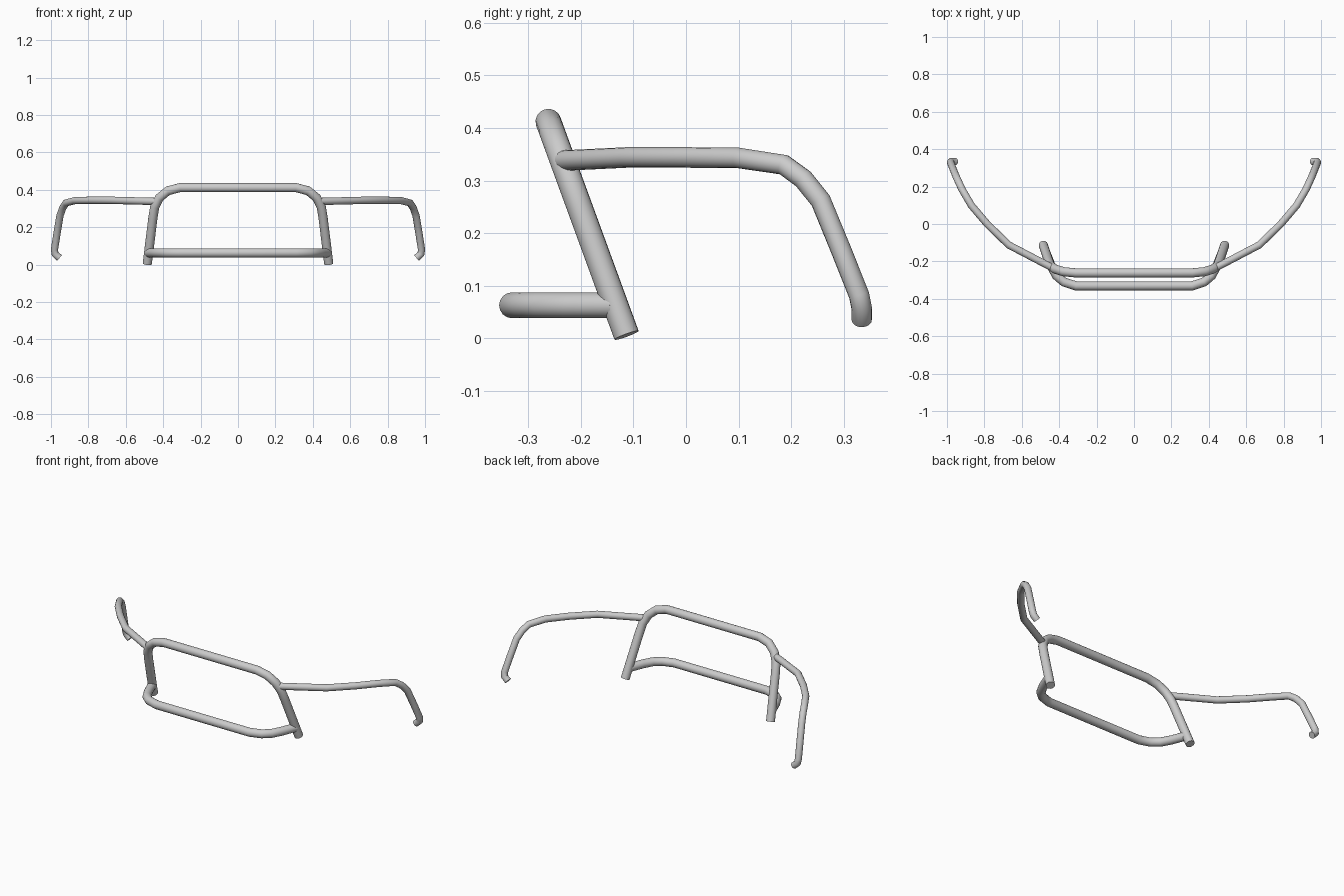
import bpy

if "Cube" in bpy.data.objects:
    bpy.data.objects.remove(bpy.data.objects["Cube"])


def tube(name, points, radius):
    """Round capped tube swept along a list of points."""
    curve = bpy.data.curves.new(name, 'CURVE')
    curve.dimensions = '3D'
    curve.bevel_depth = radius
    curve.bevel_resolution = 6
    curve.use_fill_caps = True
    spline = curve.splines.new('POLY')
    spline.points.add(len(points) - 1)
    for p, co in zip(spline.points, points):
        p.co = (*co, 1)
    obj = bpy.data.objects.new(name, curve)
    bpy.context.collection.objects.link(obj)
    bpy.ops.object.select_all(action='DESELECT')
    obj.select_set(True)
    bpy.context.view_layer.objects.active = obj
    bpy.ops.object.convert(target='MESH')
    bpy.ops.object.shade_smooth_by_angle(angle=0.7)
    return bpy.context.object


def flip(points):
    return [(-x, y, z) for x, y, z in points]


# Leaning main hoop: profile in x, z, with y following the rake
hoop_profile = [(.485, .006), (.455, .25), (.445, .31), (.42, .358),
                (.375, .395), (.31, .412)]
hoop = [(x, -.113 - .366 * (z - .006), z) for x, z in hoop_profile]
tube("main_hoop", hoop + flip(hoop)[::-1], .0245)

# Lower bar bowing forward between the hoop legs
bar = [(x, y, .063) for x, y in [(.478, -.136), (.445, -.22), (.415, -.276),
                                 (.375, -.31), (.31, -.331)]]
tube("lower_bar", bar + flip(bar)[::-1], .0245)

# Thinner side guards sweeping back, down and hooking inward
guard = [(.435, -.235, .338), (.67, -.112, .344), (.785, 0, .344),
         (.87, .10, .343), (.92, .186, .33), (.937, .223, .303),
         (.952, .256, .262), (.968, .296, .165), (.981, .329, .082),
         (.978, .334, .057), (.954, .334, .036)]
tube("side_guard_right", guard, .0195)
tube("side_guard_left", flip(guard), .0195)
